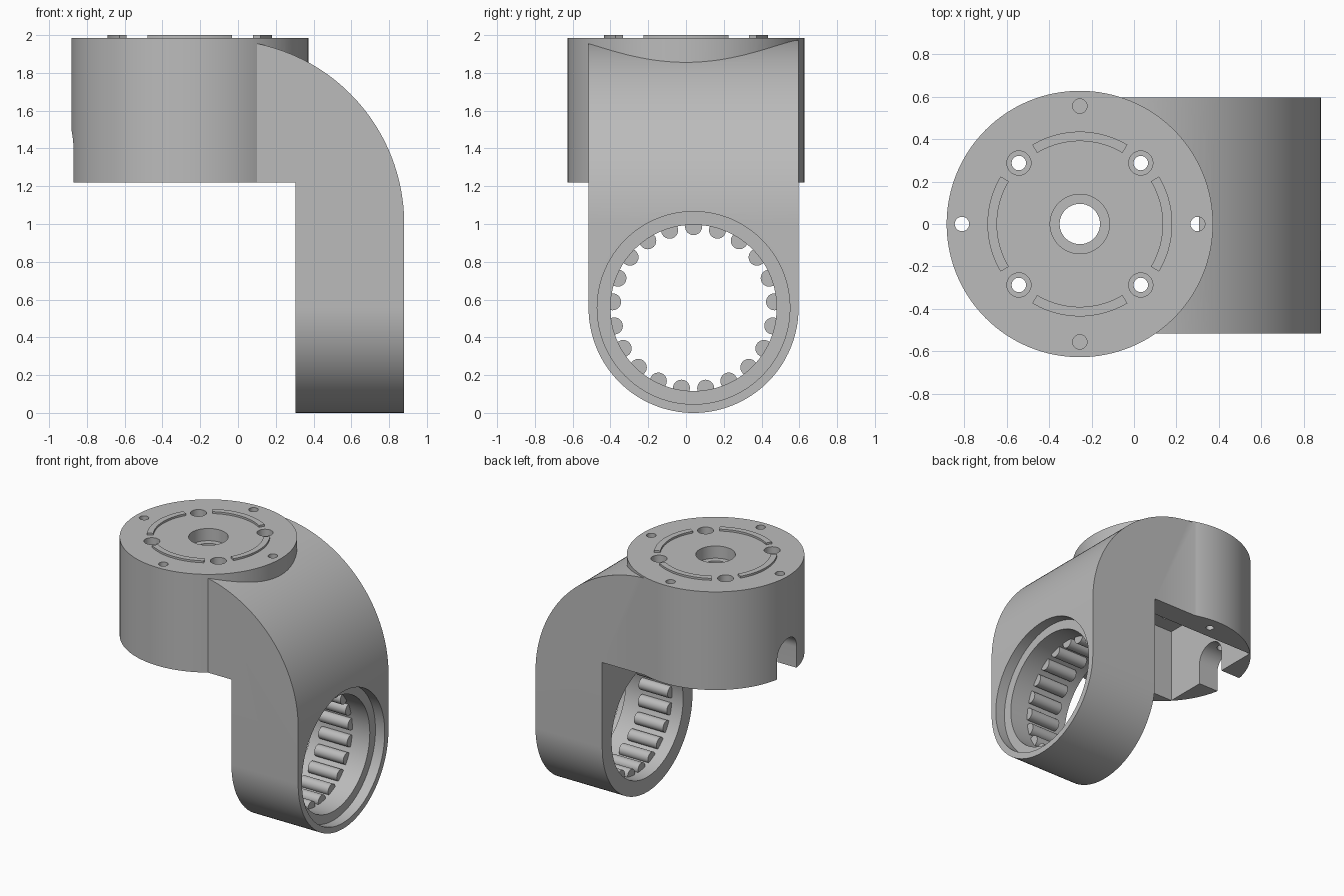
import bpy, bmesh
from math import sin, cos, pi, radians, sqrt
from mathutils import Vector

cube = bpy.data.objects.get("Cube")
if cube:
    bpy.data.objects.remove(cube, do_unlink=True)

grey = bpy.data.materials.new("plain grey")
grey.use_nodes = True
grey.diffuse_color = (0.5, 0.5, 0.5, 1)
grey.node_tree.nodes["Principled BSDF"].inputs["Base Color"].default_value = (0.5, 0.5, 0.5, 1)

HX = -0.255                 # axis of the round head
BY, BZ = 0.04, 0.556        # axis of the bearing bore
TOP, UNDER = 1.985, 1.22    # top and underside of the head


def prism(name, pts, axis, lo, hi):
    """Extrude a closed 2D outline along x, y or z."""
    place = {"x": lambda a, b, h: (h, a, b),
             "y": lambda a, b, h: (a, h, b),
             "z": lambda a, b, h: (a, b, h)}[axis]
    bm = bmesh.new()
    base = bm.faces.new([bm.verts.new(place(a, b, lo)) for a, b in pts])
    new = bmesh.ops.extrude_face_region(bm, geom=[base])["geom"]
    move = Vector(place(0, 0, hi - lo))
    bmesh.ops.translate(bm, vec=move, verts=[g for g in new if isinstance(g, bmesh.types.BMVert)])
    bmesh.ops.recalc_face_normals(bm, faces=bm.faces)
    mesh = bpy.data.meshes.new(name)
    bm.to_mesh(mesh)
    bm.free()
    mesh.materials.append(grey)
    obj = bpy.data.objects.new(name, mesh)
    bpy.context.collection.objects.link(obj)
    return obj


def arc(cx, cy, r, start, end, n):
    return [(cx + r * cos(radians(start + (end - start) * i / n)),
             cy + r * sin(radians(start + (end - start) * i / n))) for i in range(n + 1)]


def disc(name, cx, cy, r, axis, lo, hi, n=32):
    return prism(name, arc(cx, cy, r, 0, 360, n)[:-1], axis, lo, hi)


def box(name, x0, x1, y0, y1, z0, z1):
    return prism(name, [(x0, y0), (x1, y0), (x1, y1), (x0, y1)], "z", z0, z1)


def combine(target, tool, operation):
    """Apply a boolean and discard the tool object."""
    tool.hide_render = True
    mod = target.modifiers.new(operation.lower(), "BOOLEAN")
    mod.object, mod.operation, mod.solver = tool, operation, "EXACT"
    bpy.context.view_layer.objects.active = target
    bpy.ops.object.modifier_apply(modifier=mod.name)
    bpy.data.objects.remove(tool, do_unlink=True)


def smooth(obj):
    bpy.ops.object.select_all(action="DESELECT")
    obj.select_set(True)
    bpy.context.view_layer.objects.active = obj
    bpy.ops.object.shade_smooth_by_angle(angle=radians(30))


# Curved arm: side profile trimmed by a round-ended front outline
side = [(0.305, -0.1), (0.88, -0.1)] + arc(-0.095, 1.0, 0.975, 0, 90, 48) \
    + [(-0.095, UNDER), (0.305, UNDER)]
housing = prism("joint_housing", side, "y", -1, 1)
outline = arc(BY, BZ, 0.556, 180, 360, 64) + [(BY + 0.556, 2.2), (BY - 0.556, 2.2)]
combine(housing, prism("arm_outline", outline, "x", -0.5, 1.2), "INTERSECT")

# Round head
combine(housing, disc("head", HX, 0, 0.627, "z", UNDER, TOP, 128), "UNION")

# Hollow underside and arched cable notch in its rear wall
cuts = [box("pocket", HX - 0.45, HX + 0.45, -0.43, 0.43, 1.1, 1.78)]
arch = arc(0, 1.38, 0.12, 0, 180, 24) + [(-0.12, 1.1), (0.12, 1.1)]
cuts.append(prism("notch", arch, "x", -1.0, HX - 0.4))

# Bearing bore with a shallow shoulder on the outer face
cuts.append(disc("bore", BY, BZ, 0.44, "x", 0.2, 1.0, 96))
cuts.append(disc("shoulder", BY, BZ, 0.51, "x", 0.8, 1.0, 96))

# Central shaft hole and four bolt holes, all counterbored
cuts.append(disc("shaft_hole", HX, 0, 0.095, "z", 1.7, 2.1, 48))
cuts.append(disc("shaft_recess", HX, 0, 0.14, "z", 1.89, 2.1, 48))
for sx in (-1, 1):
    for sy in (-1, 1):
        x, y = HX + sx * 0.287, sy * 0.287
        cuts.append(disc("bolt_hole", x, y, 0.034, "z", 1.7, 2.1))
        cuts.append(disc("bolt_recess", x, y, 0.057, "z", 1.87, 2.1))

# Small rim holes
for s in (-1, 1):
    cuts.append(disc("rim_hole", HX + s * 0.555, 0, 0.034, "z", 1.15, 2.1))
    cuts.append(disc("pin_hole", HX, s * 0.555, 0.034, "z", 1.75, 2.1))
    cuts.append(disc("under_hole", HX, s * 0.53, 0.028, "z", 1.1, 1.45))

for cut in cuts:
    combine(housing, cut, "DIFFERENCE")
smooth(housing)

# Raised arc ribs on the head
for i in range(4):
    mid = 90 * i
    rib = arc(HX, 0, 0.435, mid - 31, mid + 31, 24) + arc(HX, 0, 0.39, mid + 31, mid - 31, 24)
    smooth(prism(f"arc_rib_{i + 1}", rib, "z", TOP - 0.005, 2.0))

# Ring of rollers half set into the bore
COUNT = 21
for i in range(COUNT):
    a = pi / 2 + 2 * pi * i / COUNT
    smooth(disc(f"roller_{i + 1}", BY + 0.43 * cos(a), BZ + 0.43 * sin(a), 0.045, "x", 0.4, 0.65, 24))
